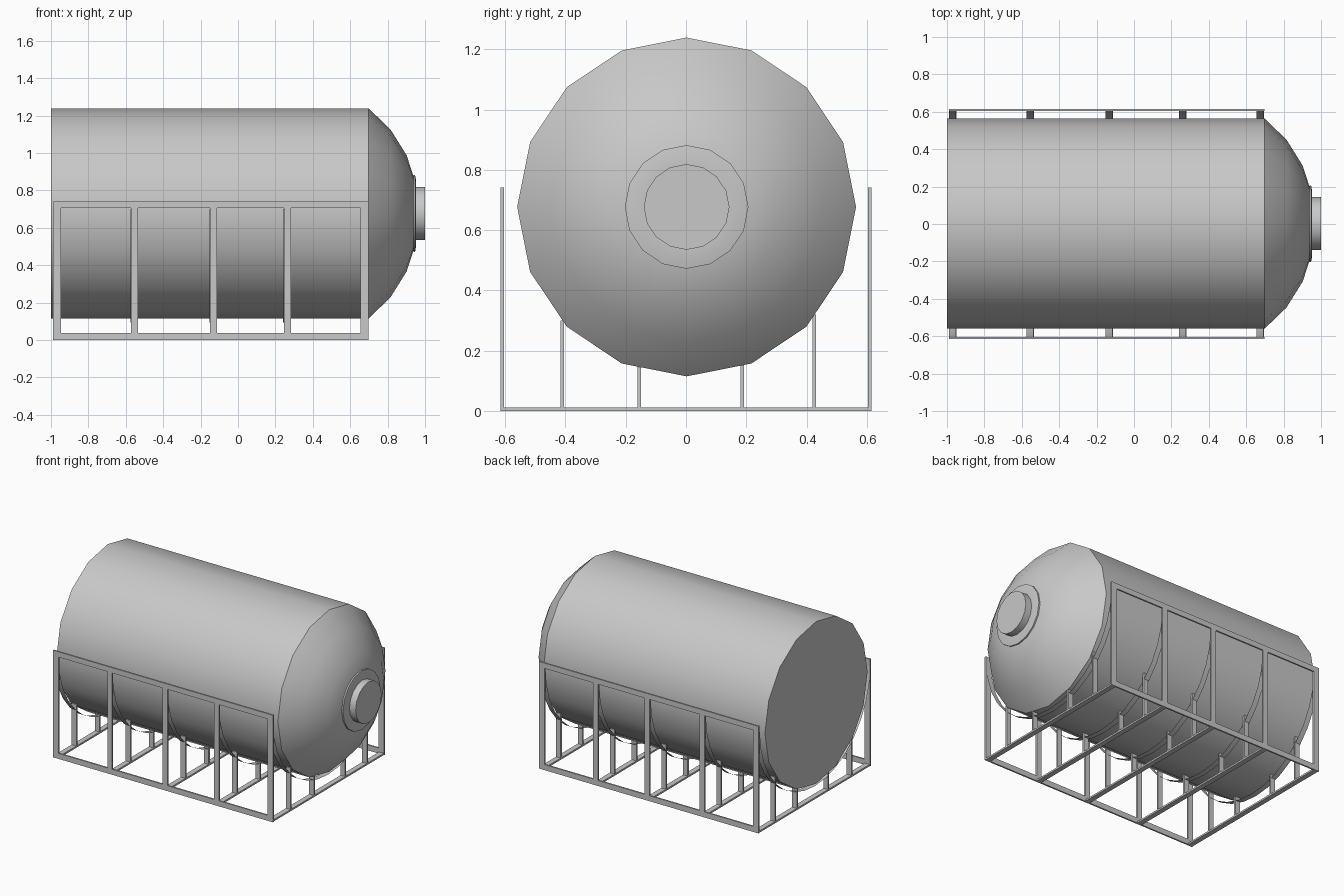
import bpy, bmesh, math

cube = bpy.data.objects.get("Cube")
if cube:
    bpy.data.objects.remove(cube, do_unlink=True)

steel = bpy.data.materials.new("grey steel")
steel.use_nodes = True
GREY = (0.58, 0.58, 0.58, 1)
steel.diffuse_color = GREY
steel.node_tree.nodes["Principled BSDF"].inputs["Base Color"].default_value = GREY

AXIS_Y, AXIS_Z = 0.002, 0.677   # tank centre line
HALF_Y = 0.615                  # outer half width of the cradle
FRAME_TOP = 0.742
X_MIN, X_MAX = -0.988, 0.698
POST_X = (-0.967, -0.553, -0.13, 0.264, 0.677)


def finish(name, bm, smooth=False):
    mesh = bpy.data.meshes.new(name)
    bm.to_mesh(mesh)
    bm.free()
    mesh.materials.append(steel)
    obj = bpy.data.objects.new(name, mesh)
    bpy.context.collection.objects.link(obj)
    if smooth:
        bpy.ops.object.select_all(action='DESELECT')
        obj.select_set(True)
        bpy.context.view_layer.objects.active = obj
        bpy.ops.object.shade_smooth_by_angle(angle=math.radians(30))
    return obj


def lathe(name, profile, sides=16):
    """Closed solid turned about the tank axis from (x, radius) pairs."""
    bm = bmesh.new()
    rings = []
    for x, r in profile:
        angles = [2 * math.pi * i / sides for i in range(sides)]
        rings.append([bm.verts.new((x, AXIS_Y + r * math.sin(a), AXIS_Z + r * math.cos(a)))
                      for a in angles])
    for a, b in zip(rings, rings[1:]):
        for i in range(sides):
            j = (i + 1) % sides
            bm.faces.new((a[i], a[j], b[j], b[i]))
    bm.faces.new(rings[0])
    bm.faces.new(rings[-1])
    bmesh.ops.recalc_face_normals(bm, faces=bm.faces)
    return finish(name, bm, smooth=True)


def box(name, x0, x1, y0, y1, z0, z1):
    bm = bmesh.new()
    bmesh.ops.create_cube(bm, size=1)
    for v in bm.verts:
        v.co = (x1 if v.co.x > 0 else x0, y1 if v.co.y > 0 else y0, z1 if v.co.z > 0 else z0)
    return finish(name, bm)


def saddle_band(name, x, radius=0.605, centre_z=0.7, width=0.038, steps=16):
    """Thin half-round strap hanging below the tank."""
    bm = bmesh.new()
    pairs = []
    for i in range(steps + 1):
        a = math.pi * i / steps
        y, z = -radius * math.cos(a), centre_z - radius * math.sin(a)
        pairs.append([bm.verts.new((x + s * width / 2, y, z)) for s in (-1, 1)])
    for p, q in zip(pairs, pairs[1:]):
        bm.faces.new((p[0], p[1], q[1], q[0]))
    return finish(name, bm, smooth=True)


# Tank body with domed end, and the outlet on the dome
lathe("tank", [(-1, 0.562), (0.698, 0.562), (0.815, 0.449), (0.902, 0.31), (0.944, 0.18)])
lathe("outlet_flange", [(0.937, 0.205), (0.947, 0.205), (0.953, 0.17), (0.953, 0.142)])
lathe("outlet_cap", [(0.94, 0.142), (1.0, 0.142)])

# Side frames: rails and uprights
for side, s in (("right", -1), ("left", 1)):
    y0, y1 = sorted((s * HALF_Y, s * (HALF_Y - 0.011)))
    box(f"{side}_top_rail", X_MIN, X_MAX, y0, y1, FRAME_TOP - 0.037, FRAME_TOP)
    box(f"{side}_bottom_rail", X_MIN, X_MAX, y0, y1, 0, 0.038)
    for n, x in enumerate(POST_X, 1):
        w = 0.021 if n in (1, len(POST_X)) else 0.019
        box(f"{side}_upright_{n}", x - w, x + w, y0, y1, 0.038, FRAME_TOP - 0.037)

# Floor crossbars, saddle bands and short supports
for n, x in enumerate(POST_X, 1):
    box(f"crossbar_{n}", x - 0.018, x + 0.018, -HALF_Y + 0.011, HALF_Y - 0.011, 0, 0.012)
    saddle_band(f"saddle_band_{n}", x - 0.004)
    for k, (y, top) in enumerate(((-0.41, 0.3), (-0.155, 0.17), (0.187, 0.17), (0.425, 0.32)), 1):
        box(f"support_{n}_{k}", x - 0.018, x + 0.018, y - 0.006, y + 0.006, 0.012, top)
